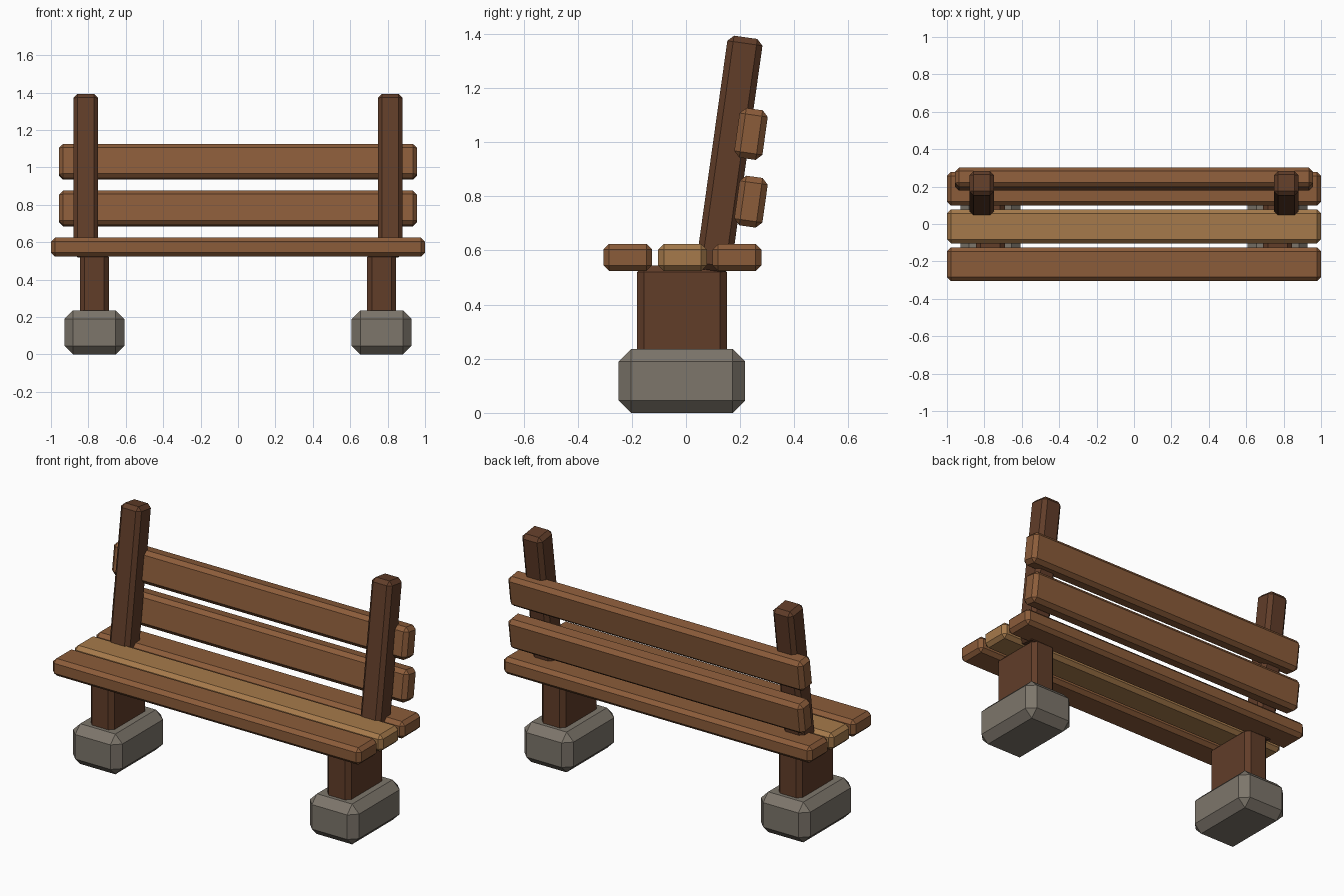
import bpy, bmesh, math
from mathutils import Matrix

if "Cube" in bpy.data.objects:
    bpy.data.objects.remove(bpy.data.objects["Cube"])


def material(name, rgb):
    m = bpy.data.materials.new(name)
    m.diffuse_color = (*rgb, 1)
    m.use_nodes = True
    m.node_tree.nodes["Principled BSDF"].inputs["Base Color"].default_value = m.diffuse_color
    return m


DARK = material("dark_wood", (0.12, 0.047, 0.022))
WOOD = material("wood", (0.26, 0.107, 0.042))
PALE = material("pale_wood", (0.38, 0.195, 0.07))
STONE = material("stone", (0.205, 0.18, 0.147))
TILT = math.radians(-8)


def block(name, size, loc, bevel, mat, tilt=0):
    """Box with flat chamfers on every edge, leaning about x."""
    bm = bmesh.new()
    bmesh.ops.create_cube(bm, size=1, matrix=Matrix.Diagonal((*size, 1)))
    bmesh.ops.bevel(bm, geom=bm.edges[:], offset=bevel, segments=1,
                    profile=0.5, affect='EDGES')
    me = bpy.data.meshes.new(name)
    bm.to_mesh(me)
    bm.free()
    me.materials.append(mat)
    ob = bpy.data.objects.new(name, me)
    ob.location = loc
    ob.rotation_euler.x = tilt
    bpy.context.collection.objects.link(ob)
    return ob


# Stone feet, legs and leaning back posts on both sides
for side, s in (("left", -1), ("right", 1)):
    block(f"{side}_foot", (0.32, 0.467, 0.236), (s * 0.768, -0.015, 0.118), 0.046, STONE)
    block(f"{side}_leg", (0.155, 0.332, 0.40), (s * 0.768, -0.015, 0.345), 0.025, DARK)
    block(f"{side}_back_post", (0.132, 0.131, 0.87), (s * 0.814, 0.16, 0.956), 0.022, DARK, TILT)

# Three seat planks
for part, y, mat in (("front", -0.215, WOOD), ("middle", -0.013, PALE), ("rear", 0.188, WOOD)):
    block(f"{part}_seat_plank", (2.0, 0.18, 0.1), (0, y, 0.574), 0.021, mat)

# Two backrest slats behind the posts
for part, z in (("lower", 0.78), ("upper", 1.03)):
    block(f"{part}_back_slat", (1.914, 0.105, 0.185), (0, 0.24, z), 0.022, WOOD, TILT)
